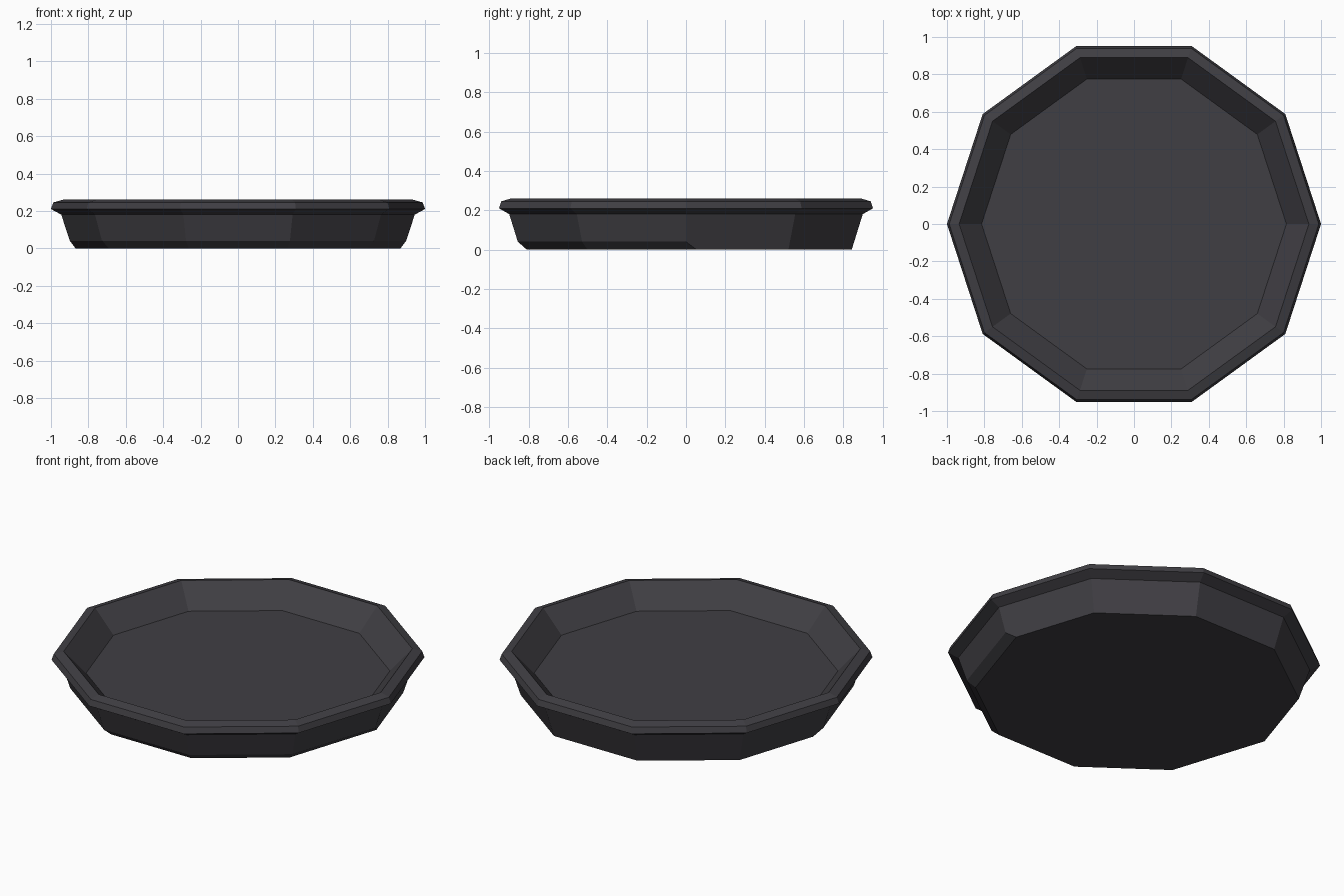
import bpy, bmesh, math
from mathutils import Vector

if "Cube" in bpy.data.objects:
    bpy.data.objects.remove(bpy.data.objects["Cube"])

SIDES = 10
APO = math.cos(math.pi / SIDES)   # corner radius -> flat-side radius

mat = bpy.data.materials.new("charcoal grey")
mat.diffuse_color = (0.051, 0.049, 0.057, 1)
mat.use_nodes = True
mat.node_tree.nodes["Principled BSDF"].inputs["Base Color"].default_value = mat.diffuse_color

# Tray profile (corner radius, z), from underside over the lip to the floor
profile = [(0.886, 0), (0.945, 0.18), (1.0, 0.21), (0.988, 0.245),
           (0.935, 0.26), (0.815, 0.13)]

bm = bmesh.new()
rings = []
for r, z in profile:
    rings.append([bm.verts.new((r * math.cos(2 * math.pi * i / SIDES),
                                r * math.sin(2 * math.pi * i / SIDES), z))
                  for i in range(SIDES)])
for a, b in zip(rings, rings[1:]):
    for i in range(SIDES):
        j = (i + 1) % SIDES
        bm.faces.new((a[i], a[j], b[j], b[i]))
bm.faces.new(rings[0][::-1])      # underside
bm.faces.new(rings[-1])           # inner floor

# Bevel the bottom edge of the five front-facing sides only
for k in range(5):
    ang = math.radians(-18 - 36 * k)
    out = Vector((math.cos(ang), math.sin(ang), 0))
    low = out * 0.81
    high = out * (0.899 * APO) + Vector((0, 0, 0.04))
    slope = high - low
    normal = (out * slope.z - Vector((0, 0, 1)) * slope.dot(out)).normalized()
    res = bmesh.ops.bisect_plane(bm, geom=bm.verts[:] + bm.edges[:] + bm.faces[:],
                                 plane_co=low, plane_no=normal, clear_outer=True)
    cut = [e for e in res["geom_cut"] if isinstance(e, bmesh.types.BMEdge)]
    bmesh.ops.holes_fill(bm, edges=[e for e in bm.edges if e.is_boundary], sides=0)

bmesh.ops.remove_doubles(bm, verts=bm.verts[:], dist=0.0005)
bmesh.ops.recalc_face_normals(bm, faces=bm.faces[:])
mesh = bpy.data.meshes.new("tray")
bm.to_mesh(mesh)
bm.free()
mesh.materials.append(mat)
tray = bpy.data.objects.new("tray", mesh)
bpy.context.collection.objects.link(tray)
